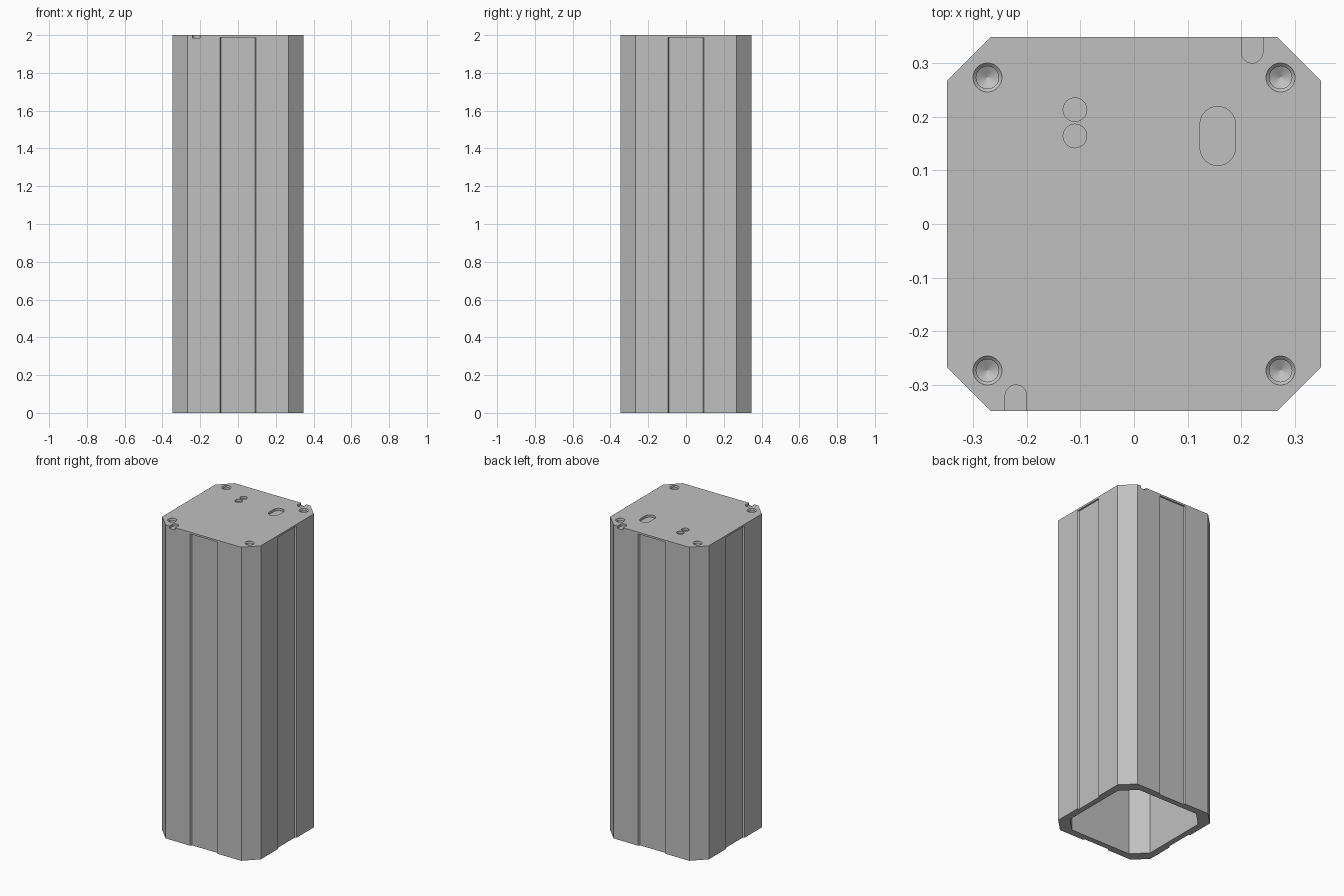
import bpy
import bmesh
import math
from mathutils import Matrix

old = bpy.data.objects.get("Cube")
if old:
    bpy.data.objects.remove(old, do_unlink=True)

HALF, CORNER, TOP = 0.348, 0.267, 2.0

grey = bpy.data.materials.new("housing_grey")
grey.use_nodes = True
grey.diffuse_color = (0.53, 0.53, 0.53, 1)
grey.node_tree.nodes["Principled BSDF"].inputs["Base Color"].default_value = (0.53, 0.53, 0.53, 1)


def loft(name, rings):
    """Join equal-sized rings of points into a closed solid."""
    bm = bmesh.new()
    loops = [[bm.verts.new(p) for p in ring] for ring in rings]
    n = len(loops[0])
    for low, high in zip(loops, loops[1:]):
        for i in range(n):
            j = (i + 1) % n
            bm.faces.new((low[i], low[j], high[j], high[i]))
    bm.faces.new(loops[0][::-1])
    bm.faces.new(loops[-1])
    bmesh.ops.recalc_face_normals(bm, faces=bm.faces)
    mesh = bpy.data.meshes.new(name)
    bm.to_mesh(mesh)
    bm.free()
    mesh.materials.append(grey)
    obj = bpy.data.objects.new(name, mesh)
    bpy.context.collection.objects.link(obj)
    return obj


def prism(name, outline, z0, z1):
    return loft(name, [[(x, y, z) for x, y in outline] for z in (z0, z1)])


def octagon(h, c):
    return [(h, -c), (h, c), (c, h), (-c, h), (-h, c), (-h, -c), (-c, -h), (c, -h)]


def slot(cx, cy, r, stretch, steps=16):
    """Stadium outline along y; zero stretch gives a circle."""
    pts = []
    for side in (0, 1):
        shift = stretch * (1 - 2 * side)
        for i in range(steps + (stretch > 0)):
            a = math.pi * (side + i / steps)
            pts.append((cx + r * math.cos(a), cy + shift + r * math.sin(a)))
    return pts


# Main housing
body = prism("housing", octagon(HALF, CORNER), 0, TOP)
cutters = [prism("hollow_cutter", octagon(0.302, 0.215), -0.1, 1.94)]

# Shallow groove on every side, closed at the top by a thin lip
for k in range(4):
    groove = prism("groove_cutter", [(-0.094, -0.36), (0.094, -0.36), (0.094, -HALF),
                                     (0.089, -HALF + 0.01), (-0.089, -HALF + 0.01),
                                     (-0.094, -HALF)], -0.1, 1.988)
    groove.data.transform(Matrix.Rotation(k * math.pi / 2, 4, 'Z'))
    cutters.append(groove)

# Countersunk corner holes with conical bottoms
for x in (-0.273, 0.273):
    for y in (-0.273, 0.273):
        profile = [(0.001, 1.952), (0.021, 1.964), (0.021, 1.992), (0.027, 1.998), (0.027, 2.1)]
        cutters.append(loft("screw_hole_cutter",
                            [[(px, py, z) for px, py in slot(x, y, r, 0)] for r, z in profile]))

# Top pockets and the two edge notches
for outline in (slot(-0.11, 0.213, 0.022, 0), slot(-0.11, 0.164, 0.022, 0),
                slot(0.156, 0.164, 0.033, 0.022),
                slot(0.22, 0.36, 0.02, 0.04), slot(-0.22, -0.36, 0.02, 0.04)):
    cutters.append(prism("pocket_cutter", outline, TOP - 0.015, 2.1))

# Cut everything, then discard the cutters
for c in cutters:
    c.hide_render = True
    mod = body.modifiers.new("cut", 'BOOLEAN')
    mod.operation = 'DIFFERENCE'
    mod.solver = 'EXACT'
    mod.object = c
deps = bpy.context.evaluated_depsgraph_get()
result = bpy.data.meshes.new_from_object(body.evaluated_get(deps))
body.modifiers.clear()
body.data = result
for c in cutters:
    bpy.data.objects.remove(c, do_unlink=True)

bpy.ops.object.select_all(action='DESELECT')
body.select_set(True)
bpy.context.view_layer.objects.active = body
bpy.ops.object.shade_smooth_by_angle(angle=math.radians(25))
